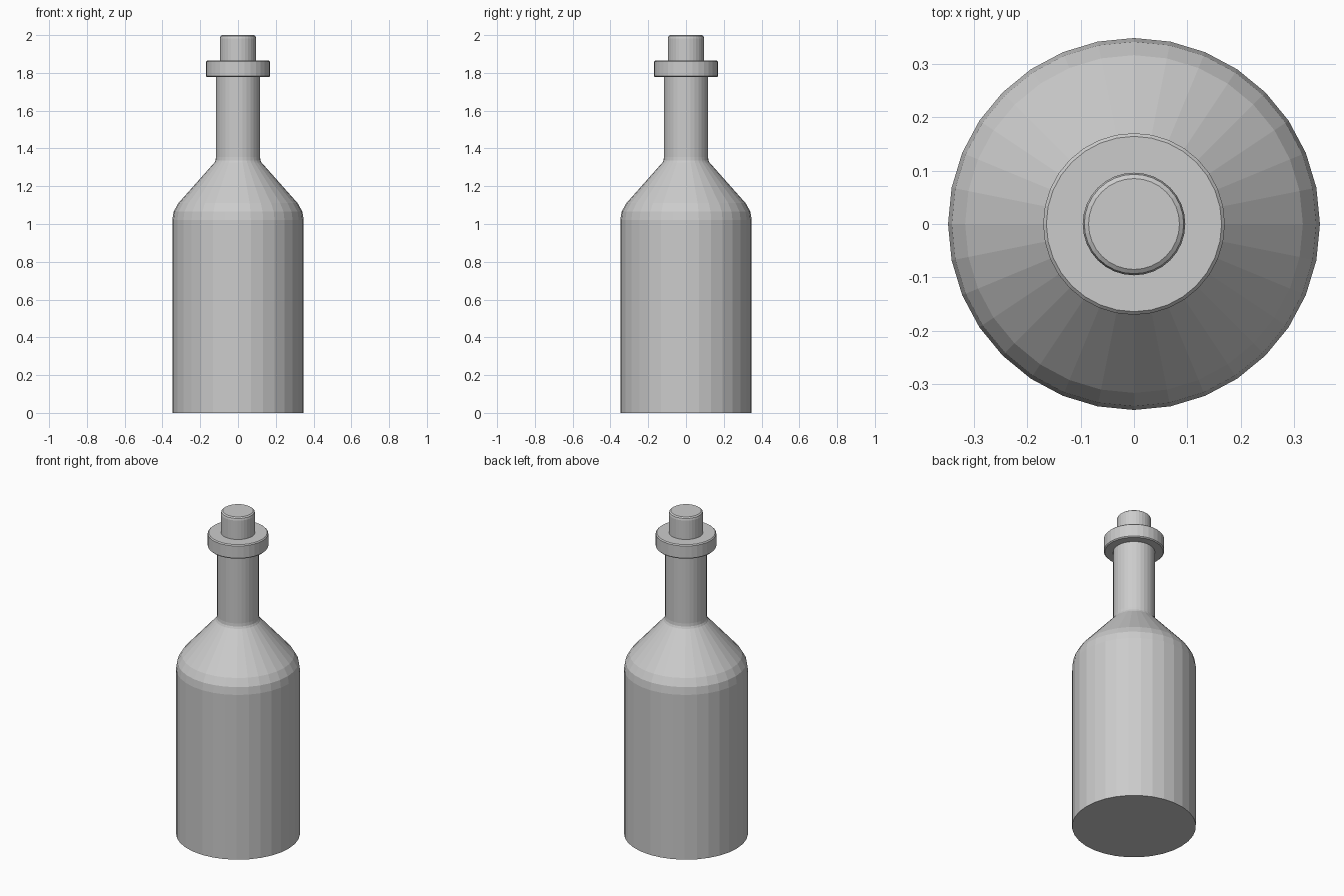
import bpy, bmesh
from math import cos, sin, pi

cube = bpy.data.objects.get("Cube")
if cube:
    bpy.data.objects.remove(cube, do_unlink=True)

SIDES = 32
GREY = (0.6, 0.6, 0.6, 1.0)

mat = bpy.data.materials.new("plain_grey")
mat.use_nodes = True
mat.diffuse_color = GREY
mat.node_tree.nodes["Principled BSDF"].inputs["Base Color"].default_value = GREY


def lathe(name, profile):
    """Turn (radius, z) points, bottom to top, into a closed faceted solid."""
    bm = bmesh.new()
    rings = [[bm.verts.new((r * cos(2 * pi * i / SIDES), r * sin(2 * pi * i / SIDES), z))
              for i in range(SIDES)] for r, z in profile]
    for low, high in zip(rings, rings[1:]):
        for i in range(SIDES):
            j = (i + 1) % SIDES
            bm.faces.new((low[i], low[j], high[j], high[i]))
    bm.faces.new(rings[0][::-1])
    bm.faces.new(rings[-1])
    mesh = bpy.data.meshes.new(name)
    bm.to_mesh(mesh)
    bm.free()
    mesh.materials.append(mat)
    obj = bpy.data.objects.new(name, mesh)
    bpy.context.collection.objects.link(obj)
    return obj


# Body with rounded shoulder and slim neck
lathe("bottle_body", [(0.348, 0), (0.348, 1.02), (0.341, 1.065), (0.316, 1.11),
                      (0.125, 1.325), (0.119, 1.337), (0.117, 1.355), (0.117, 1.8)])

# Collar around the mouth, with slightly eased edges
lathe("lip_collar", [(0.164, 1.778), (0.17, 1.784), (0.17, 1.859), (0.164, 1.865)])

# Stopper with a rounded top edge
lathe("stopper", [(0.096, 1.85), (0.096, 1.982), (0.093, 1.994), (0.085, 2.0)])
